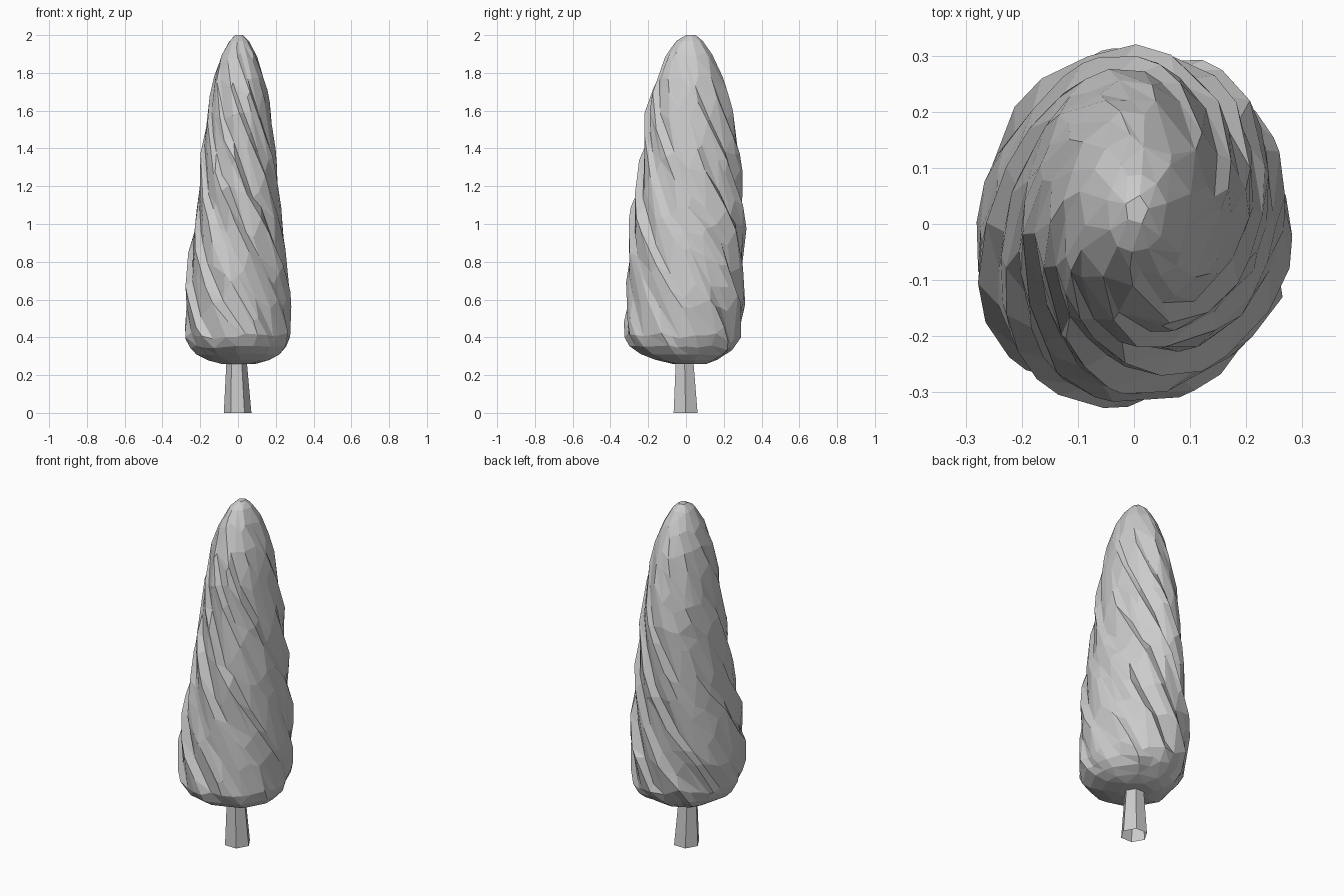
import bpy, bmesh
from math import sin, cos, pi
from mathutils import Vector, noise

cube = bpy.data.objects.get("Cube")
if cube:
    bpy.data.objects.remove(cube)

grey = bpy.data.materials.new("light grey")
grey.use_nodes = True
grey.diffuse_color = (0.6, 0.6, 0.6, 1)
grey.node_tree.nodes["Principled BSDF"].inputs["Base Color"].default_value = (0.6, 0.6, 0.6, 1)


def loft(name, rings, closed_base):
    """Skin a list of vertex rings with flat faces; the top is always capped."""
    bm = bmesh.new()
    loops = [[bm.verts.new(p) for p in ring] for ring in rings]
    n = len(loops[0])
    for low, high in zip(loops, loops[1:]):
        for i in range(n):
            k = (i + 1) % n
            bm.faces.new((low[i], low[k], high[k], high[i]))
    if closed_base:
        bm.faces.new(loops[0][::-1])
    bm.faces.new(loops[-1])
    mesh = bpy.data.meshes.new(name)
    bm.to_mesh(mesh)
    bm.free()
    mesh.materials.append(grey)
    obj = bpy.data.objects.new(name, mesh)
    bpy.context.collection.objects.link(obj)
    return obj


# Foliage outline: height, half width, half depth, depth centre
PROFILE = [
    (0.26, 0.09, 0.09, 0.02), (0.28, 0.16, 0.16, 0.0), (0.31, 0.215, 0.22, -0.01),
    (0.35, 0.25, 0.27, -0.015), (0.4, 0.27, 0.295, -0.015), (0.6, 0.275, 0.30, 0.0),
    (0.8, 0.25, 0.298, 0.0), (1.0, 0.232, 0.294, 0.01), (1.2, 0.212, 0.27, 0.015),
    (1.4, 0.193, 0.25, 0.03), (1.6, 0.163, 0.225, 0.02), (1.8, 0.125, 0.168, 0.02),
    (1.9, 0.09, 0.12, 0.02), (1.97, 0.05, 0.068, 0.02), (2.0, 0.02, 0.025, 0.025),
]


def outline(z):
    for a, b in zip(PROFILE, PROFILE[1:]):
        if z <= b[0]:
            t = (z - a[0]) / (b[0] - a[0])
            return [p + (q - p) * t for p, q in zip(a[1:], b[1:])]
    return PROFILE[-1][1:]


# Foliage: swirling, broken ridges wound round a tall tapering body
SEGMENTS, RIDGES, TWIST = 40, 10, 2.1
heights = [0.26, 0.28, 0.31, 0.35, 0.4] + [0.47 + 0.1 * i for i in range(15)] + [1.93, 1.97, 2.0]
rings = []
for z in heights:
    rx, ry, cy = outline(z)
    fade = min(1, (z - 0.26) / 0.2, (2.0 - z) / 0.4)
    belly = max(0, 1 - ((z - 0.62) / 0.42) ** 2)
    ring = []
    for i in range(SEGMENTS):
        base = 2 * pi * i / SEGMENTS
        a = base - TWIST * z
        # ridges come and go along their length
        patch = noise.noise(Vector((2.5 * cos(base), 2.5 * sin(base), 2.2 * z)))
        saw = (i * RIDGES / SEGMENTS) % 1 - 0.4
        rough = noise.noise(Vector((4 * cos(a), 4 * sin(a), 5 * z)))
        s = 1 + fade * (0.10 * saw * (1 + 1.8 * patch) + 0.025 * patch) + 0.025 * rough
        # low swelling on one front corner
        s += 0.09 * belly * max(0, cos(a - 1.25 * pi)) ** 3
        # uneven ring heights break up the horizontal bands
        lift = 0.06 * noise.noise(Vector((3 * cos(a), 3 * sin(a), 3 * z))) * fade
        ring.append((0.005 + rx * s * cos(a), cy + ry * s * sin(a), z + lift))
    rings.append(ring)
foliage = loft("foliage", rings, True)
facets = foliage.modifiers.new("facets", "DECIMATE")
facets.ratio = 0.42

# Trunk: six-sided, open underneath, narrowing upward into the foliage
trunk_rings = []
for z, r, cx, cy in ((0, 0.073, -0.002, -0.002), (0.3, 0.052, -0.008, -0.008)):
    trunk_rings.append([(cx + r * cos(pi * i / 3), cy + r * sin(pi * i / 3), z) for i in range(6)])
loft("trunk", trunk_rings, False)
